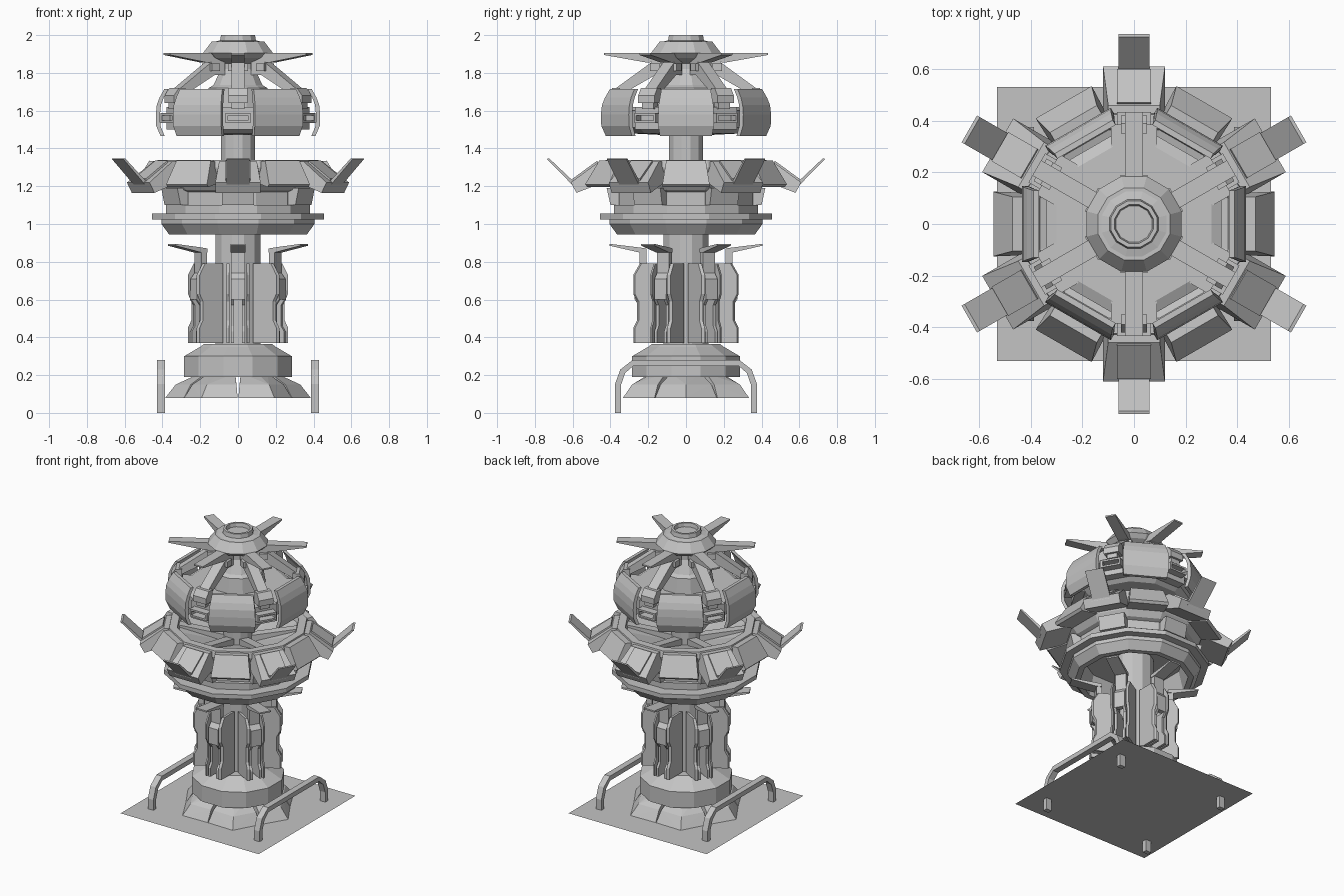
import bpy, bmesh
from math import sin, cos, pi, radians
from mathutils import Vector, Matrix

cube = bpy.data.objects.get("Cube")
if cube:
    bpy.data.objects.remove(cube, do_unlink=True)

grey = bpy.data.materials.new("light_grey")
grey.use_nodes = True
colour = (0.55, 0.55, 0.55, 1)
grey.diffuse_color = colour
grey.node_tree.nodes["Principled BSDF"].inputs["Base Color"].default_value = colour

ARMS = [30 + 60 * i for i in range(6)]
PANELS = [60 * i for i in range(6)]


def finish(name, bm):
    bmesh.ops.recalc_face_normals(bm, faces=bm.faces[:])
    mesh = bpy.data.meshes.new(name)
    bm.to_mesh(mesh)
    bm.free()
    mesh.materials.append(grey)
    obj = bpy.data.objects.new(name, mesh)
    bpy.context.collection.objects.link(obj)


def turned(name, profile, sides=12):
    """Faceted ring stack; profile gives (flat-side radius, height)."""
    bm = bmesh.new()
    grow = 1 / cos(pi / sides)
    rings = []
    for r, z in profile:
        rings.append([bm.verts.new((r * grow * cos((k + .5) * 2 * pi / sides),
                                    r * grow * sin((k + .5) * 2 * pi / sides), z))
                      for k in range(sides)])
    for a, b in zip(rings, rings[1:]):
        for k in range(sides):
            n = (k + 1) % sides
            bm.faces.new((a[k], a[n], b[n], b[k]))
    bm.faces.new(rings[0])
    bm.faces.new(rings[-1])
    finish(name, bm)


def radial(name, profile, width, angles, shift=0, skew=0):
    """Side profile (radius, height[, half width]) widened and repeated around z."""
    bm = bmesh.new()
    for angle in angles:
        turn = Matrix.Rotation(radians(angle), 3, 'Z')
        rows = []
        for s in (-1, 1):
            rows.append([bm.verts.new(turn @ Vector(
                (p[0], shift + skew * p[0] + s * (p[2] if len(p) > 2 else width), p[1])))
                for p in profile])
        a, b = rows
        bm.faces.new(a)
        bm.faces.new(b)
        for k in range(len(profile)):
            n = (k + 1) % len(profile)
            bm.faces.new((a[k], a[n], b[n], b[k]))
    finish(name, bm)


def strip(points, thick):
    """Outer line of points plus its inward offset."""
    return points + [(p[0] - thick,) + tuple(p[1:]) for p in reversed(points)]


# Ground plate
bm = bmesh.new()
bmesh.ops.create_grid(bm, x_segments=1, y_segments=1, size=.53,
                      matrix=Matrix.Translation((0, 0, .08)))
finish("ground_plate", bm)

# Six flared feet forming a hexagon under the base
bm = bmesh.new()
foot = [(.02, 0, .08), (.385, 0, .08), (.286, .163, .08), (.33, 0, .15), (.25, .135, .15),
        (.03, 0, .21), (.2, 0, .21), (.17, .08, .21)]
for angle in PANELS:
    turn = Matrix.Rotation(radians(angle), 3, 'Z')
    verts = [bm.verts.new(turn @ Vector((x, y * s, z)))
             for x, y, z in foot for s in ((-1, 1) if y else (1,))]
    bmesh.ops.convex_hull(bm, input=verts)
finish("flared_feet", bm)

# Arched side rails
half = [(.36, 0), (.36, .15), (.335, .22), (.28, .265)]
path = half + [(-y, z) for y, z in reversed(half)]
for side, label in ((1, "left"), (-1, "right")):
    bm = bmesh.new()
    rings = []
    for i, (y, z) in enumerate(path):
        before, after = path[max(i - 1, 0)], path[min(i + 1, len(path) - 1)]
        d = Vector((0, after[0] - before[0], after[1] - before[1])).normalized()
        n = Vector((0, -d.z, d.y)) * .016
        w = Vector((.021, 0, 0))
        c = Vector((side * .408, y, z))
        rings.append([bm.verts.new(c + n * a + w * b)
                      for a, b in ((1, 1), (1, -1), (-1, -1), (-1, 1))])
    for a, b in zip(rings, rings[1:]):
        for k in range(4):
            n = (k + 1) % 4
            bm.faces.new((a[k], a[n], b[n], b[k]))
    bm.faces.new(rings[0])
    bm.faces.new(rings[-1])
    finish(label + "_rail", bm)

# Base and columns
turned("base_ring", [(.24, .19), (.285, .19), (.285, .3), (.2, .35), (.18, .365)])
turned("lower_column", [(.12, .36), (.12, 1.1)])
turned("upper_column", [(.09, 1.2), (.09, 1.9)])

# Lower shaft: pairs of angled fins between ribs, with spikes on top
fin = [(.14, .79), (.235, .79), (.265, .73), (.265, .63), (.247, .59), (.247, .49),
       (.265, .45), (.265, .37), (.14, .37)]
for s, label in ((-1, "a"), (1, "b")):
    radial("shaft_fin_" + label, fin, .009, PANELS, -s * .058, s * .56)
    radial("rib_cheek_" + label, strip([(.272, .60), (.25, .57), (.25, .46), (.27, .43),
                                        (.27, .37)], .12), .008, ARMS, s * .03)
radial("shaft_rib", strip([(.245, .86), (.245, .74), (.27, .71), (.272, .60)], .035),
       .036, ARMS)
radial("shaft_spike", [(.21, .85), (.25, .85), (.405, .885), (.405, .895), (.24, .875),
                       (.21, .87)], .04, ARMS)

# Middle body with a sunken top
turned("middle_body", [
    (.1, 1.08), (.30, 1.08), (.33, .945), (.365, .945), (.405, 1.0), (.405, 1.025),
    (.455, 1.025), (.455, 1.055), (.38, 1.055), (.38, 1.1), (.355, 1.1), (.355, 1.17),
    (.38, 1.18), (.41, 1.22), (.435, 1.3), (.425, 1.34), (.375, 1.34), (.365, 1.31), (.1, 1.23)])
radial("top_spoke", [(.08, 1.22), (.37, 1.27), (.37, 1.325), (.08, 1.27)], .03, ARMS)
radial("middle_lug", [(.3, 1.1), (.40, 1.1), (.42, 1.19), (.3, 1.19)], .085, ARMS)
radial("middle_panel", [(.41, 1.33, .105), (.47, 1.335, .105), (.545, 1.21, .125),
                        (.53, 1.195, .125), (.40, 1.22, .12)], .12, PANELS)
radial("arm_box", [(.40, 1.33, .10), (.46, 1.33, .10), (.61, 1.22, .12),
                   (.58, 1.165, .12), (.41, 1.23, .12)], .12, ARMS)
radial("arm_pad", [(.47, 1.335), (.60, 1.24), (.60, 1.2), (.45, 1.29)], .065, ARMS)
radial("arm_blade", [(.575, 1.22), (.60, 1.205), (.737, 1.345), (.724, 1.347), (.60, 1.23)],
       .06, ARMS)

# Head: hub, curved armour shells and slotted brackets
turned("head_hub", [(.1, 1.47), (.30, 1.48), (.34, 1.51), (.34, 1.6), (.30, 1.62), (.17, 1.62),
                    (.155, 1.72), (.13, 1.735), (.09, 1.82)])
shell = [(.39, 1.715, .13), (.415, 1.67, .138), (.43, 1.63, .145), (.435, 1.58, .147),
         (.433, 1.52, .147), (.41, 1.465, .138)]
radial("head_shell", strip(shell, .022), .147, PANELS)
radial("head_bracket", [(.30, 1.5), (.385, 1.5), (.385, 1.62), (.30, 1.62)], .09, ARMS)
for z, label in ((1.535, "lower"), (1.575, "upper")):
    radial(label + "_slot_bar", [(.36, z), (.435, z), (.435, z + .012), (.36, z + .012)],
           .065, ARMS)
for s, label in ((-1, "a"), (1, "b")):
    radial("slot_end_" + label, [(.36, 1.535), (.435, 1.535), (.435, 1.587), (.36, 1.587)],
           .006, ARMS, s * .059)

# Sloped head arms with clamps
radial("head_arm", [(.10, 1.88), (.15, 1.88), (.37, 1.72), (.405, 1.69), (.405, 1.61),
                    (.36, 1.61), (.35, 1.68), (.16, 1.79), (.10, 1.79)], .034, ARMS)
radial("arm_clamp", [(.35, 1.72), (.39, 1.72), (.42, 1.68), (.42, 1.64), (.35, 1.64)], .05, ARMS)
radial("arm_pivot", [(.14, 1.85), (.19, 1.85), (.19, 1.81), (.14, 1.81)], .052, ARMS)

# Crown: spikes and stepped cap
radial("crown_spike", [(.13, 1.86), (.21, 1.855), (.435, 1.895), (.435, 1.905), (.13, 1.905)],
       .034, ARMS)
turned("crown_cap", [(.09, 1.85), (.16, 1.88), (.185, 1.905), (.18, 1.912), (.14, 1.965),
                     (.125, 1.965), (.095, 1.972), (.09, 2.0), (.075, 2.0), (.07, 1.975)])
